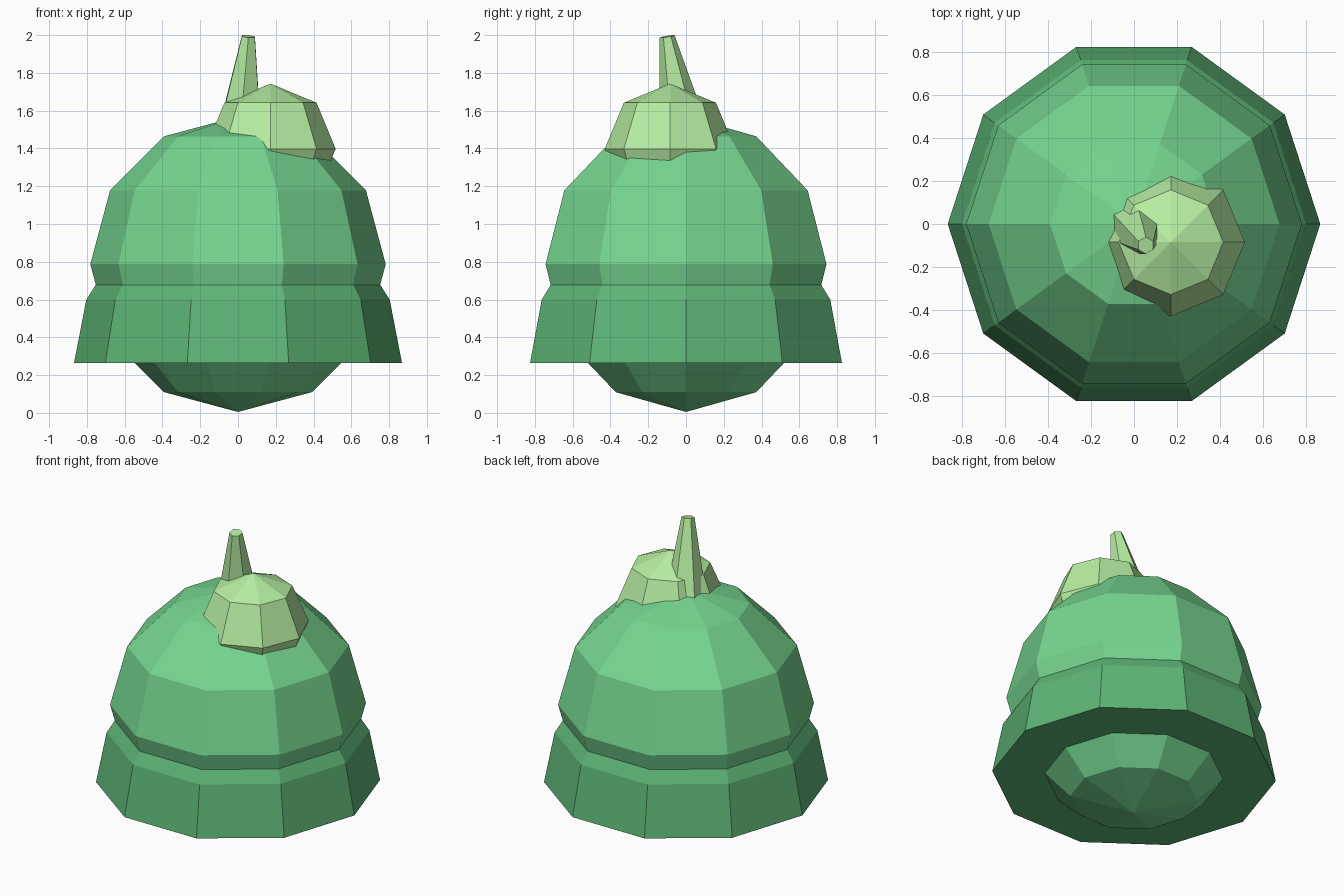
import bpy
from math import cos, sin, pi, radians
from mathutils import Vector

if "Cube" in bpy.data.objects:
    bpy.data.objects.remove(bpy.data.objects["Cube"])


def material(name, rgb):
    m = bpy.data.materials.new(name)
    m.diffuse_color = (*rgb, 1)
    m.use_nodes = True
    m.node_tree.nodes["Principled BSDF"].inputs["Base Color"].default_value = m.diffuse_color
    return m


def lathe(name, profile, sides, mat, loc=(0, 0, 0), axis=(0, 0, 1), turn=0):
    """Revolve (radius, height) points, bottom to top, with flat faces; radius 0 is a pole."""
    rot = Vector((0, 0, 1)).rotation_difference(Vector(axis))
    verts, rings, faces = [], [], []
    for r, z in profile:
        n = sides if r > 0 else 1
        rings.append(range(len(verts), len(verts) + n))
        for i in range(n):
            a = turn + 2 * pi * i / sides
            verts.append(rot @ Vector((r * cos(a), r * sin(a), z)) + Vector(loc))
    for lo, hi in zip(rings, rings[1:]):
        for i in range(sides):
            j = (i + 1) % sides
            quad = [lo[i % len(lo)], lo[j % len(lo)], hi[j % len(hi)], hi[i % len(hi)]]
            faces.append(list(dict.fromkeys(quad)))
    if len(rings[0]) > 1:
        faces.append(list(reversed(rings[0])))
    if len(rings[-1]) > 1:
        faces.append(list(rings[-1]))
    mesh = bpy.data.meshes.new(name)
    mesh.from_pydata(verts, [], faces)
    mesh.materials.append(mat)
    ob = bpy.data.objects.new(name, mesh)
    bpy.context.collection.objects.link(ob)
    return ob


def ball(radius, rings):
    """Profile of a low-poly sphere, pole to pole."""
    mid = [(radius * sin(pi * k / rings), -radius * cos(pi * k / rings)) for k in range(1, rings)]
    return [(0, -radius), *mid, (0, radius)]


green = material("green", (0.18, 0.67, 0.28))
dark_green = material("dark_green", (0.11, 0.46, 0.18))
pale_green = material("pale_green", (0.47, 0.85, 0.36))

# Large ten-sided body
lathe("body", ball(0.782, 6), 10, green, loc=(0, 0, 0.787))

# Flared skirt around the lower half, closed underneath
lathe("skirt", [(0.868, 0.265), (0.803, 0.60), (0.70, 0.76)], 10, dark_green)

# Small eight-sided knob sunk into the upper front right
lathe("knob", ball(0.345, 4), 8, pale_green, loc=(0.172, -0.085, 1.398))

# Leaning six-sided tapered stem
lathe("stem", [(0.135, -0.55), (0.04, 0)], 6, pale_green,
      loc=(0.055, -0.10, 1.993), axis=(0.09, -0.175, 1), turn=radians(90))
